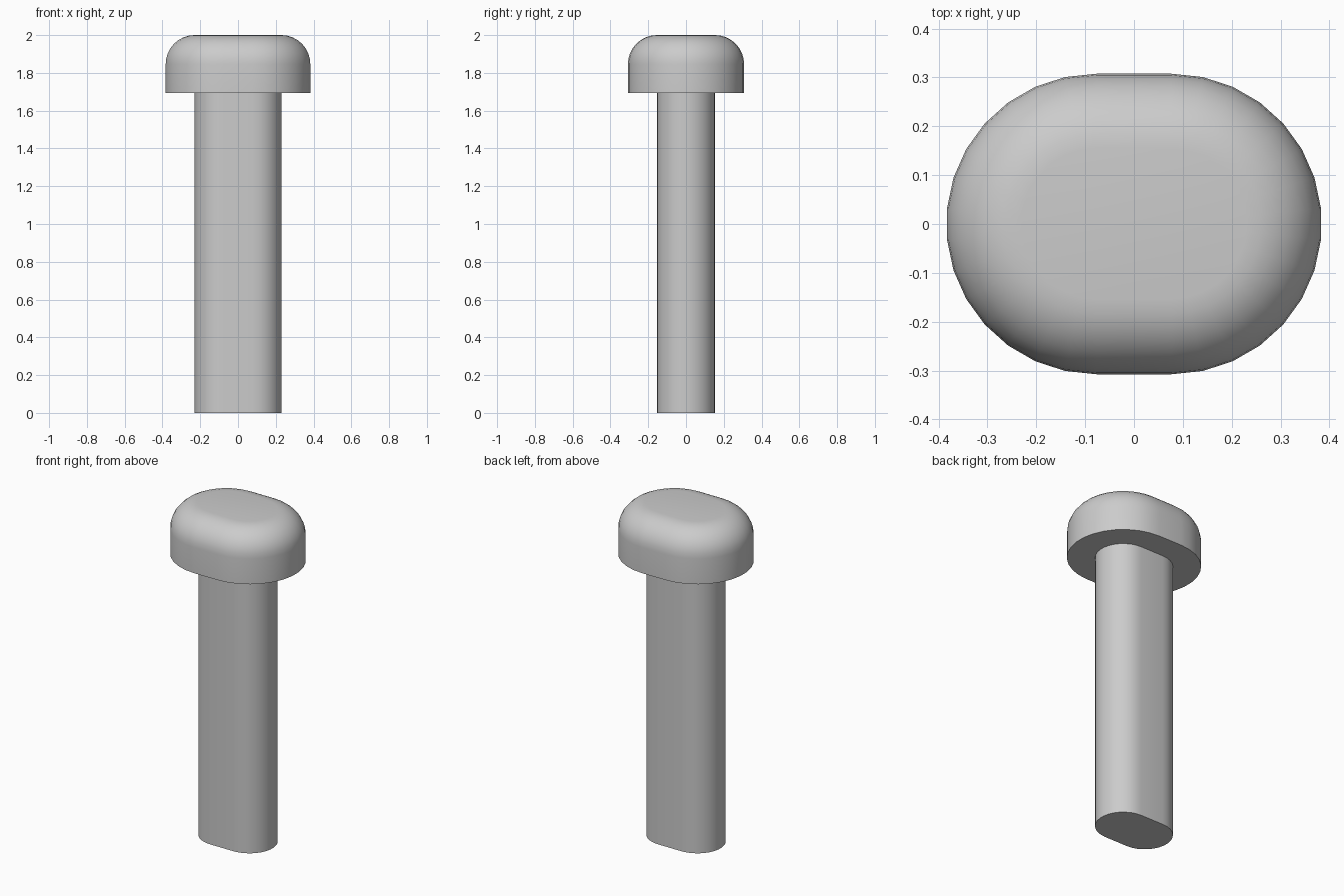
import bpy, bmesh
from math import sin, cos, pi, radians

cube = bpy.data.objects.get("Cube")
if cube:
    bpy.data.objects.remove(cube, do_unlink=True)

UNIT = 2 / 13          # shaft radius; every other size is a multiple of it
HALF_FLAT = UNIT / 2   # half length of the straight sides
SEGMENTS = 15          # facets on each rounded end

grey = bpy.data.materials.new("plain grey")
grey.use_nodes = True
colour = (0.6, 0.6, 0.6, 1)
grey.diffuse_color = colour
grey.node_tree.nodes["Principled BSDF"].inputs["Base Color"].default_value = colour


def slot_ring(bm, radius, z):
    """One slot-shaped loop: two half circles joined by straight sides."""
    ring = []
    for side, start in ((1, -pi / 2), (-1, pi / 2)):
        for i in range(SEGMENTS + 1):
            a = start + pi * i / SEGMENTS
            ring.append(bm.verts.new((side * HALF_FLAT + radius * cos(a), radius * sin(a), z)))
    return ring


def slot_solid(name, profile):
    """Closed solid skinned through slot loops given as (radius, z), bottom to top."""
    bm = bmesh.new()
    rings = [slot_ring(bm, r, z) for r, z in profile]
    for low, high in zip(rings, rings[1:]):
        for i in range(len(low)):
            j = (i + 1) % len(low)
            bm.faces.new((low[i], low[j], high[j], high[i]))
    bm.faces.new(rings[0][::-1])
    bm.faces.new(rings[-1])
    mesh = bpy.data.meshes.new(name)
    bm.to_mesh(mesh)
    bm.free()
    mesh.materials.append(grey)
    obj = bpy.data.objects.new(name, mesh)
    bpy.context.collection.objects.link(obj)
    bpy.ops.object.select_all(action="DESELECT")
    obj.select_set(True)
    bpy.context.view_layer.objects.active = obj
    bpy.ops.object.shade_smooth_by_angle(angle=radians(30))
    return obj


# Straight shaft with a slot-shaped section
slot_solid("shaft", [(UNIT, 0), (UNIT, 11 * UNIT)])

# Wider head: upright wall, then a quarter-round shoulder up to the flat top
shoulder = [(UNIT + UNIT * cos(a), 12 * UNIT + UNIT * sin(a))
            for a in (pi / 2 * i / 8 for i in range(9))]
slot_solid("head", [(2 * UNIT, 11 * UNIT)] + shoulder)
